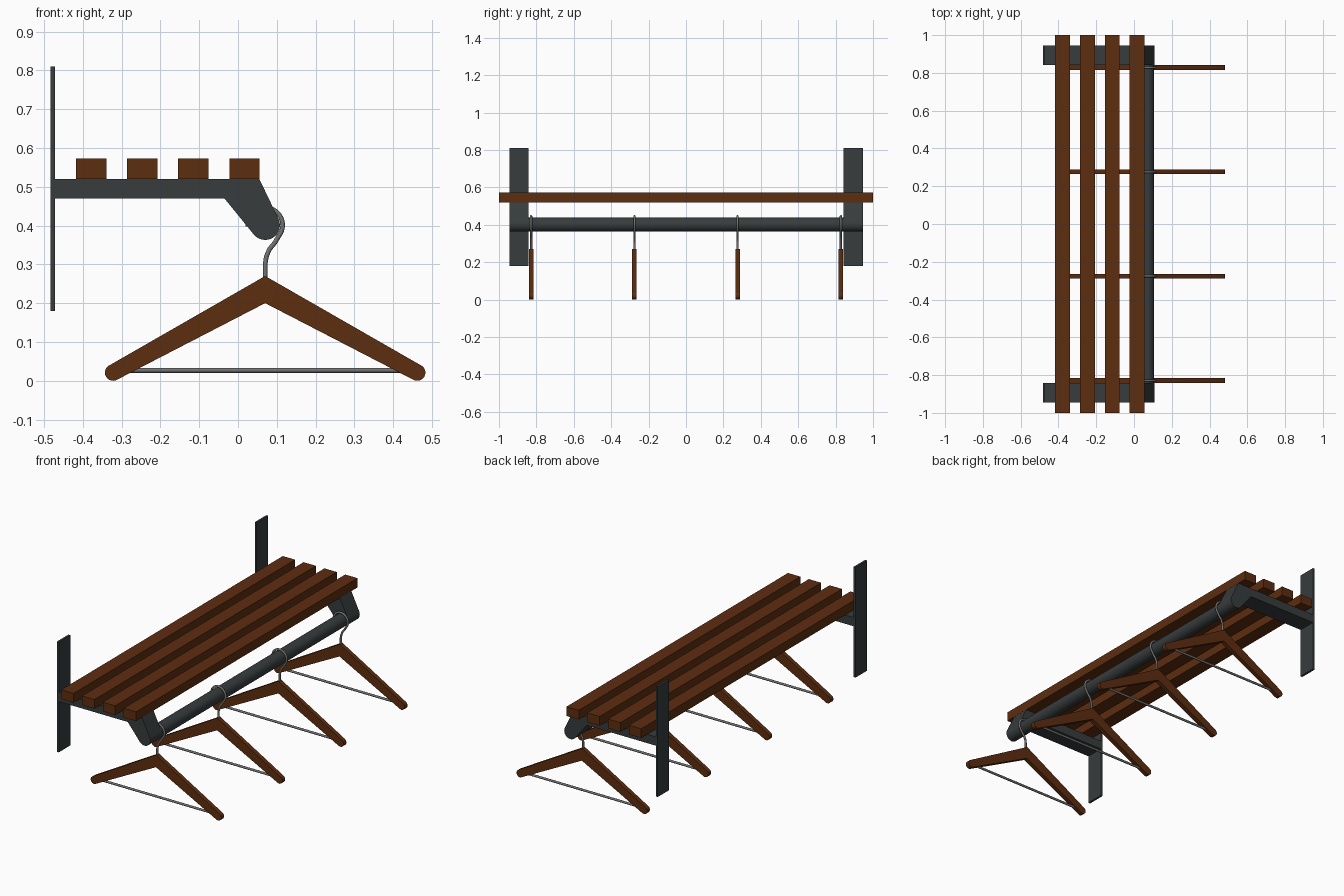
import bpy, bmesh
from math import cos, sin, radians, pi

if "Cube" in bpy.data.objects:
    bpy.data.objects.remove(bpy.data.objects["Cube"])


def material(name, rgb):
    m = bpy.data.materials.new(name)
    m.use_nodes = True
    m.diffuse_color = (*rgb, 1)
    m.node_tree.nodes["Principled BSDF"].inputs["Base Color"].default_value = (*rgb, 1)
    return m


wood = material("brown wood", (0.11, 0.026, 0.005))
iron = material("dark iron", (0.038, 0.045, 0.046))
wire = material("grey wire", (0.17, 0.17, 0.17))


def finish(ob, mat, smooth=False):
    ob.data.materials.append(mat)
    if smooth:
        bpy.ops.object.select_all(action="DESELECT")
        ob.select_set(True)
        bpy.context.view_layer.objects.active = ob
        bpy.ops.object.shade_smooth_by_angle(angle=radians(30))
    return ob


def arc(cx, cz, r, start, end, steps):
    """Points on a circle in the xz plane, angles in degrees."""
    angles = [radians(start + (end - start) * i / steps) for i in range(steps + 1)]
    return [(cx + r * cos(a), cz + r * sin(a)) for a in angles]


def plate(name, profile, y, depth, mat, smooth=False):
    """Extrude an xz profile along y, centred on y."""
    bm = bmesh.new()
    face = bm.faces.new([bm.verts.new((x, y - depth / 2, z)) for x, z in profile])
    ext = bmesh.ops.extrude_face_region(bm, geom=[face])
    moved = [v for v in ext["geom"] if isinstance(v, bmesh.types.BMVert)]
    bmesh.ops.translate(bm, verts=moved, vec=(0, depth, 0))
    bmesh.ops.recalc_face_normals(bm, faces=bm.faces)
    me = bpy.data.meshes.new(name)
    bm.to_mesh(me)
    bm.free()
    ob = bpy.data.objects.new(name, me)
    bpy.context.collection.objects.link(ob)
    return finish(ob, mat, smooth)


def box(name, x0, x1, z0, z1, y, depth, mat):
    return plate(name, [(x0, z0), (x1, z0), (x1, z1), (x0, z1)], y, depth, mat)


def tube(name, points, y, radius, mat):
    """Round wire following xz points."""
    cu = bpy.data.curves.new(name, "CURVE")
    cu.dimensions = "3D"
    cu.bevel_depth = radius
    cu.bevel_resolution = 2
    cu.use_fill_caps = True
    sp = cu.splines.new("POLY")
    sp.points.add(len(points) - 1)
    for p, (x, z) in zip(sp.points, points):
        p.co = (x, y, z, 1)
    sp.use_smooth = True
    ob = bpy.data.objects.new(name, cu)
    bpy.context.collection.objects.link(ob)
    return finish(ob, mat)


RAIL_X, RAIL_Z = 0.07, 0.401

# Shelf slats
for i in range(4):
    x = -0.378 + i * 0.1315
    box(f"slat_{i + 1}", x - 0.039, x + 0.039, 0.52, 0.573, 0, 2, wood)

# Wall plates and cranked brackets at both ends
bracket = [(-0.475, 0.47), (-0.475, 0.52), (0.055, 0.52)]
bracket += arc(RAIL_X, RAIL_Z, 0.038, 25, -142, 16) + [(-0.035, 0.47)]
for side, y in (("front", -0.893), ("back", 0.893)):
    box(f"{side}_wall_plate", -0.483, -0.471, 0.18, 0.81, y, 0.104, iron)
    plate(f"{side}_bracket", bracket, y, 0.104, iron, True)

# Hanging rail
plate("rail", arc(RAIL_X, RAIL_Z, 0.037, 0, 348.75, 31), 0, 1.78, iron, True)

# Hanger body: right half, mirrored about the rail
half = [(RAIL_X, 0.27)] + arc(0.462, 0.021, 0.021, 60, -117, 14) + [(RAIL_X, 0.2)]
body = half + [(2 * RAIL_X - x, z) for x, z in reversed(half[1:-1])]

# Hook: stem, swan neck, then a loop over the rail
hook = [(RAIL_X, 0.255), (RAIL_X, 0.3), (0.073, 0.32), (0.081, 0.339), (0.095, 0.356)]
hook += arc(RAIL_X, RAIL_Z, 0.045, -40, 185, 24)

for i in range(4):
    y = -0.828 + i * 0.552
    plate(f"hanger_{i + 1}_body", body, y, 0.025, wood, True)
    tube(f"hanger_{i + 1}_hook", hook, y, 0.006, wire)
    tube(f"hanger_{i + 1}_bar", [(-0.31, 0.027), (0.45, 0.027)], y, 0.0065, wire)
